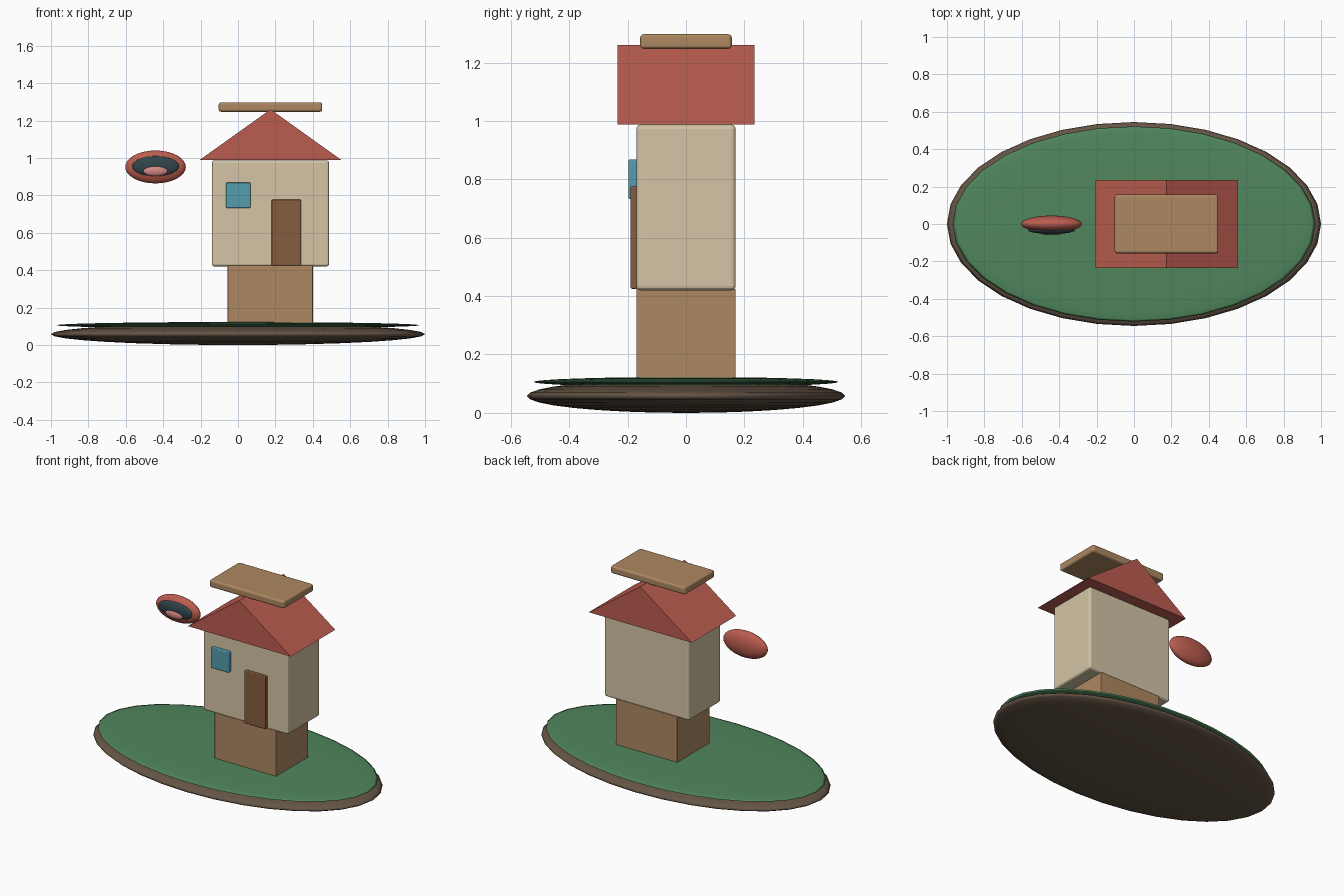
import bpy, bmesh, math

if "Cube" in bpy.data.objects:
    bpy.data.objects.remove(bpy.data.objects["Cube"])


def material(name, r, g, b):
    m = bpy.data.materials.new(name)
    m.diffuse_color = (r, g, b, 1)
    m.use_nodes = True
    m.node_tree.nodes["Principled BSDF"].inputs["Base Color"].default_value = m.diffuse_color
    return m


SOIL = material("soil", 0.13, 0.09, 0.06)
GRASS = material("grass", 0.08, 0.24, 0.11)
WOOD = material("wood", 0.42, 0.25, 0.12)
DARK_WOOD = material("dark_wood", 0.24, 0.11, 0.05)
PLASTER = material("plaster", 0.66, 0.56, 0.38)
RED = material("red", 0.50, 0.11, 0.08)
GLASS = material("glass", 0.09, 0.34, 0.42)
DARK = material("dark", 0.03, 0.06, 0.07)
PINK = material("pink", 0.65, 0.25, 0.23)


def finish(name, bm, mat):
    bmesh.ops.recalc_face_normals(bm, faces=bm.faces)
    mesh = bpy.data.meshes.new(name)
    bm.to_mesh(mesh)
    bm.free()
    mesh.materials.append(mat)
    ob = bpy.data.objects.new(name, mesh)
    bpy.context.collection.objects.link(ob)
    return ob


def ellipsoid(name, center, radii, mat):
    bm = bmesh.new()
    bmesh.ops.create_uvsphere(bm, u_segments=32, v_segments=16, radius=1)
    bmesh.ops.scale(bm, vec=radii, verts=bm.verts)
    for f in bm.faces:
        f.smooth = True
    ob = finish(name, bm, mat)
    ob.location = center
    return ob


def box(name, x, y, z, mat, bevel):
    """Box from (min, max) ranges with softened edges."""
    bm = bmesh.new()
    bmesh.ops.create_cube(bm, size=1)
    bmesh.ops.scale(bm, vec=[r[1] - r[0] for r in (x, y, z)], verts=bm.verts)
    ob = finish(name, bm, mat)
    ob.location = [(r[0] + r[1]) / 2 for r in (x, y, z)]
    mod = ob.modifiers.new("bevel", "BEVEL")
    mod.width = bevel
    mod.segments = 3
    return ob


# Island
ellipsoid("soil_base", (0, 0, 0.058), (1.0, 0.545, 0.058), SOIL)
ellipsoid("grass_top", (0, 0, 0.106), (0.97, 0.522, 0.017), GRASS)

# House
box("lower_block", (-0.055, 0.40), (-0.17, 0.17), (0.10, 0.425), WOOD, 0.004)
box("house_body", (-0.14, 0.487), (-0.17, 0.17), (0.42, 0.987), PLASTER, 0.014)
box("door", (0.18, 0.337), (-0.19, -0.165), (0.425, 0.777), DARK_WOOD, 0.005)
box("window", (-0.065, 0.067), (-0.197, -0.165), (0.733, 0.868), GLASS, 0.005)

# Gable roof: triangle extruded front to back
bm = bmesh.new()
gable = [bm.verts.new((x, -0.235, z)) for x, z in
         ((-0.207, 0.988), (0.555, 0.988), (0.174, 1.26))]
face = bm.faces.new(gable)
ext = bmesh.ops.extrude_face_region(bm, geom=[face], use_keep_orig=True)
bmesh.ops.translate(bm, vec=(0, 0.47, 0), verts=[
    v for v in ext["geom"] if isinstance(v, bmesh.types.BMVert)])
finish("roof", bm, RED)

# Plank resting on the ridge
box("roof_plank", (-0.103, 0.45), (-0.157, 0.157), (1.247, 1.297), WOOD, 0.012)

# Floating mouth
ellipsoid("lips", (-0.441, 0, 0.952), (0.162, 0.045, 0.088), RED)
ellipsoid("mouth_opening", (-0.441, -0.033, 0.956), (0.125, 0.02, 0.054), DARK)
ellipsoid("tongue", (-0.441, -0.044, 0.931), (0.066, 0.016, 0.028), PINK)
